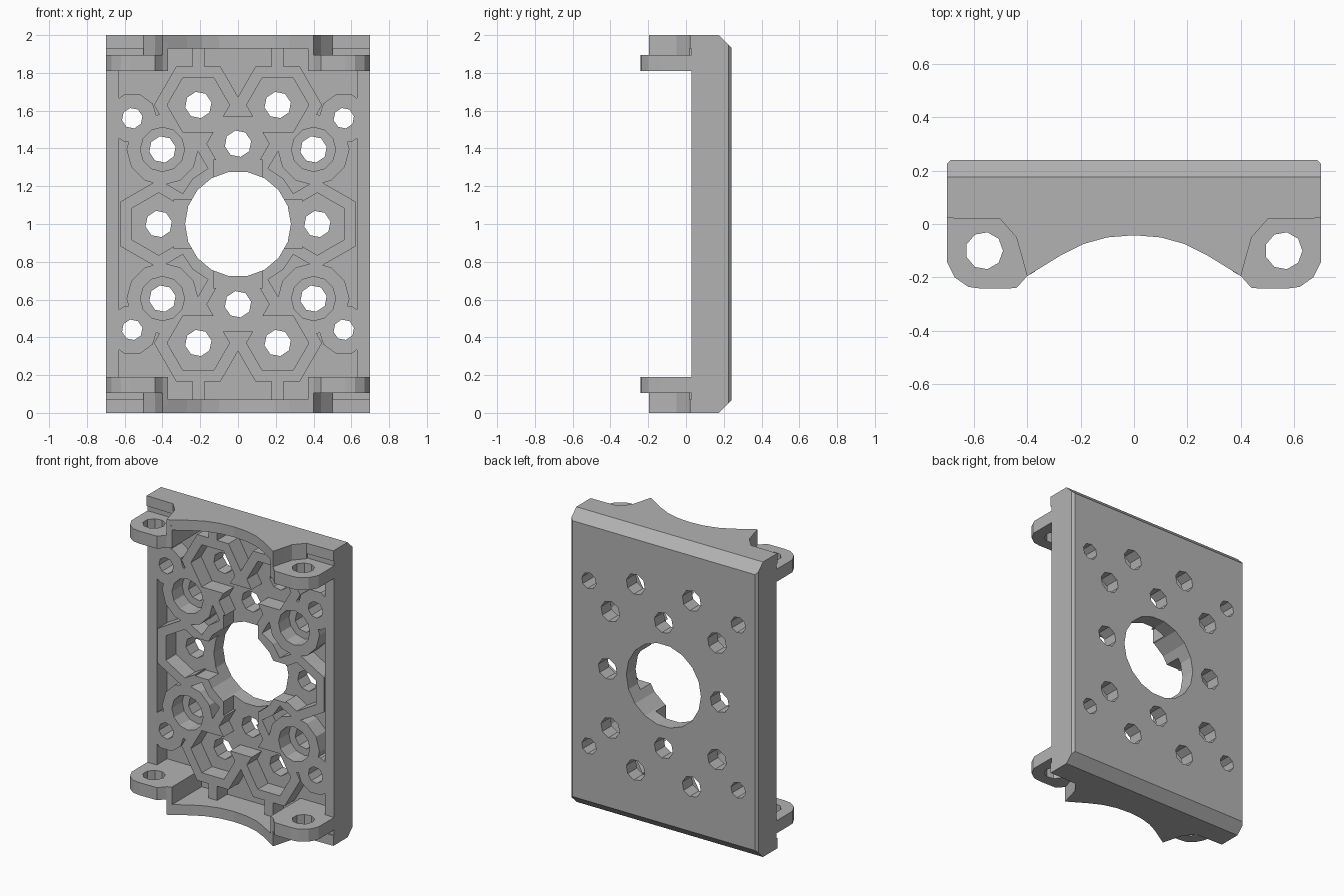
import bpy
import bmesh
from math import cos, sin, pi

cube = bpy.data.objects.get("Cube")
if cube:
    bpy.data.objects.remove(cube, do_unlink=True)

grey = bpy.data.materials.new("grey plastic")
grey.use_nodes = True
GREY = (0.45, 0.45, 0.45, 1)
grey.diffuse_color = GREY
grey.node_tree.nodes["Principled BSDF"].inputs["Base Color"].default_value = GREY

PLACE = {"X": lambda a, b, d: (d, a, b),
         "Y": lambda a, b, d: (a, d, b),
         "Z": lambda a, b, d: (a, b, d)}


def prism(points, lo, hi, axis="Y", name="cutter"):
    """Extrude a 2D outline between two depths along an axis."""
    bm = bmesh.new()
    put = PLACE[axis]
    low = [bm.verts.new(put(a, b, lo)) for a, b in points]
    high = [bm.verts.new(put(a, b, hi)) for a, b in points]
    n = len(points)
    bm.faces.new(low)
    bm.faces.new(high)
    for i in range(n):
        j = (i + 1) % n
        bm.faces.new((low[i], low[j], high[j], high[i]))
    bmesh.ops.recalc_face_normals(bm, faces=bm.faces)
    mesh = bpy.data.meshes.new(name)
    bm.to_mesh(mesh)
    bm.free()
    mesh.materials.append(grey)
    ob = bpy.data.objects.new(name, mesh)
    bpy.context.scene.collection.objects.link(ob)
    return ob


def combine(target, tool, operation="DIFFERENCE"):
    """Apply a boolean and discard the helper."""
    tool.hide_render = True
    mod = target.modifiers.new("cut", "BOOLEAN")
    mod.operation = operation
    mod.solver = "EXACT"
    mod.object = tool
    graph = bpy.context.evaluated_depsgraph_get()
    mesh = bpy.data.meshes.new_from_object(target.evaluated_get(graph))
    target.modifiers.clear()
    target.data = mesh
    bpy.data.objects.remove(tool, do_unlink=True)


def ngon(x, y, r, n, turn=0.0):
    return [(x + r * cos(turn + 2 * pi * i / n), y + r * sin(turn + 2 * pi * i / n))
            for i in range(n)]


def box(x0, x1, z0, z1):
    return [(x0, z0), (x1, z0), (x1, z1), (x0, z1)]


FRONT, FLOOR, BACK = 0.03, 0.14, 0.24
SIGNS = [(sx, sz) for sx in (-1, 1) for sz in (-1, 1)]

# Slab with bevelled back edges
body = prism([(FRONT, 0), (0.175, 0), (BACK, 0.065), (BACK, 1.935), (0.175, 2), (FRONT, 2)],
             -0.7, 0.7, "X", "mounting_plate")
combine(body, prism([(-0.7, -1), (0.7, -1), (0.7, 0.225), (0.685, BACK),
                     (-0.685, BACK), (-0.7, 0.225)], -1, 3, "Z"), "INTERSECT")

# Hole layout: hex sockets, round sockets and plain corner holes
hexes = [(sx * 0.21, 1 + sz * 0.63, 0) for sx, sz in SIGNS]
hexes += [(0, 1 + s * 0.425, 0) for s in (-1, 1)]
hexes += [(s * 0.42, 1, pi / 6) for s in (-1, 1)]
rounds = [(sx * 0.4, 1 + sz * 0.395) for sx, sz in SIGNS]
corners = [(sx * 0.56, 1 + sz * 0.56) for sx, sz in SIGNS]

# Front pocket, leaving the lattice of rings and ribs standing
pocket = prism(box(-0.63, 0.63, 0.19, 1.81), -0.1, FLOOR)
combine(pocket, prism(box(-0.37, 0.37, 0.07, 1.93), -0.1, FLOOR), "UNION")
bosses = [ngon(x, z, 0.235, 6, t) for x, z, t in hexes]
bosses += [ngon(x, z, 0.19, 12) for x, z in rounds]
bosses += [ngon(x, z, 0.133, 10) for x, z in corners]
bosses += [box(sx * 0.21 - 0.032, sx * 0.21 + 0.032, *sorted((1 + sz * 0.8, 1 + sz)))
           for sx, sz in SIGNS]
bosses.append(ngon(0, 1, 0.34, 16))
for outline in bosses:
    combine(pocket, prism(outline, -0.2, 0.2))
combine(body, pocket)

# Sockets and through holes
for x, z, turn in hexes:
    combine(body, prism(ngon(x, z, 0.165, 6, turn), -0.1, FLOOR))
for x, z in rounds:
    combine(body, prism(ngon(x, z, 0.117, 12), -0.1, FLOOR))
for x, z in [h[:2] for h in hexes] + rounds:
    combine(body, prism(ngon(x, z, 0.071, 8, 0.2), -0.1, 0.4))
for x, z in corners:
    combine(body, prism(ngon(x, z, 0.055, 8, 0.2), -0.1, 0.4))

# Central bore with four open sides in its rim
for half_w, half_h in ((0.13, 0.34), (0.34, 0.13)):
    combine(body, prism(box(-half_w, half_w, 1 - half_h, 1 + half_h), -0.1, FLOOR))
combine(body, prism(ngon(0, 1, 0.28, 18), -0.1, 0.4))

# Curved end walls and screw tabs at top and bottom
half_wall = [(0.7, 0.06), (0.7, 0.022), (0.5, 0.018), (0.44, -0.05), (0.42, -0.12),
             (0.4, -0.195), (0.27, -0.115), (0.19, -0.075), (0.1, -0.05)]
wall = half_wall + [(0, -0.042)] + [(-x, y) for x, y in reversed(half_wall)]
horn = [(0.5, 0.06), (0.5, 0.018), (0.44, -0.05), (0.42, -0.12), (0.4, -0.195),
        (0.37, -0.178), (0.37, 0.06)]
tab = [(0.7, 0.06), (0.7, -0.14), (0.67, -0.2), (0.62, -0.235), (0.57, -0.242),
       (0.44, -0.24), (0.4, -0.195), (0.37, -0.178), (0.37, 0.06)]


def span(sz, inner, outer):
    return sorted((1 + sz * inner, 1 + sz * outer))


for sz in (-1, 1):
    combine(body, prism(wall, *span(sz, 0.93, 1), "Z"), "UNION")
    for sx in (-1, 1):
        combine(body, prism([(sx * x, y) for x, y in tab], *span(sz, 0.81, 0.895), "Z"), "UNION")
        combine(body, prism([(sx * x, y) for x, y in horn], *span(sz, 0.86, 0.96), "Z"), "UNION")
        combine(body, prism(ngon(sx * 0.56, -0.1, 0.07, 9), *span(sz, 0.7, 1.2), "Z"))

for poly in body.data.polygons:
    poly.use_smooth = False
    poly.material_index = 0
